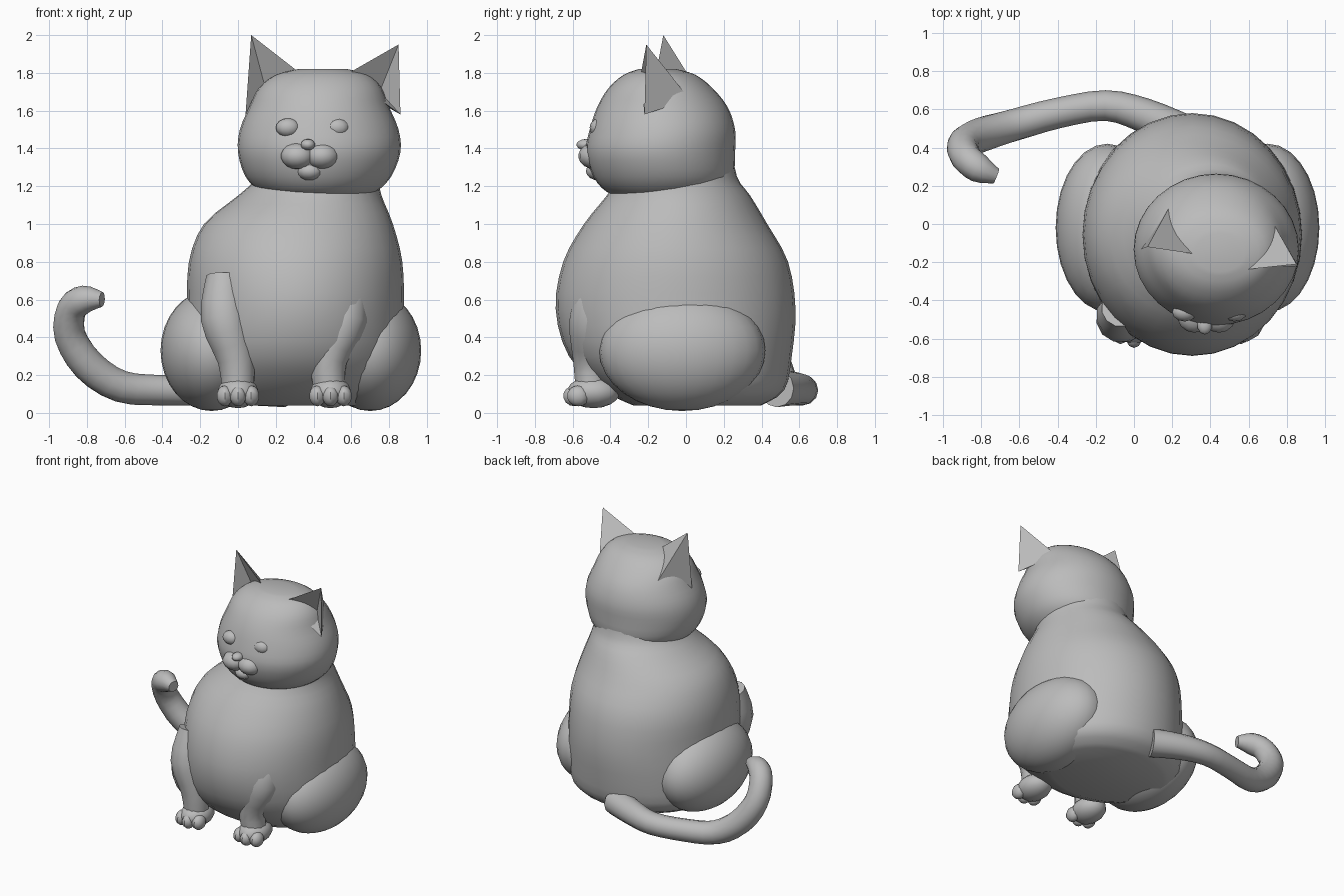
import bpy, bmesh, math
from mathutils import Vector

if "Cube" in bpy.data.objects:
    bpy.data.objects.remove(bpy.data.objects["Cube"])

grey = bpy.data.materials.new("grey_fur")
grey.diffuse_color = (0.5, 0.5, 0.5, 1)
grey.use_nodes = True
grey.node_tree.nodes["Principled BSDF"].inputs["Base Color"].default_value = grey.diffuse_color


def finish(name, bm, smooth=True):
    bmesh.ops.recalc_face_normals(bm, faces=bm.faces)
    me = bpy.data.meshes.new(name)
    bm.to_mesh(me)
    bm.free()
    me.materials.append(grey)
    ob = bpy.data.objects.new(name, me)
    bpy.context.collection.objects.link(ob)
    if smooth:
        bpy.ops.object.select_all(action='DESELECT')
        ob.select_set(True)
        bpy.context.view_layer.objects.active = ob
        bpy.ops.object.shade_smooth_by_angle(angle=math.radians(40))
    return ob


def spline(rows, steps):
    """Catmull-Rom interpolation of equally long tuples."""
    pts = [Vector(r) for r in rows]
    pts = [pts[0]] + pts + [pts[-1]]
    out = []
    for a, b, c, d in zip(pts, pts[1:], pts[2:], pts[3:]):
        for k in range(steps):
            t = k / steps
            out.append(0.5 * (2 * b + (c - a) * t + (2 * a - 5 * b + 4 * c - d) * t ** 2
                              + (3 * b - a - 3 * c + d) * t ** 3))
    return out + [pts[-1]]


def skin(name, rings):
    bm = bmesh.new()
    loops = [[bm.verts.new(p) for p in ring] for ring in rings]
    n = len(loops[0])
    for a, b in zip(loops, loops[1:]):
        for i in range(n):
            bm.faces.new((a[i], a[(i + 1) % n], b[(i + 1) % n], b[i]))
    bm.faces.new(loops[0])
    bm.faces.new(loops[-1])
    return finish(name, bm)


def loft(name, rows, sides=32):
    """Stack of ellipses given as (z, x_min, x_max, y_min, y_max)."""
    lo = [r[:3] for r in rows]
    hi = [(r[0], r[3], r[4]) for r in rows]
    rings = []
    for (z, x0, x1), (_, y0, y1) in zip(spline(lo, 3), spline(hi, 3)):
        rings.append([((x0 + x1) / 2 + (x1 - x0) / 2 * math.cos(a),
                       (y0 + y1) / 2 + (y1 - y0) / 2 * math.sin(a), z)
                      for a in (math.tau * i / sides for i in range(sides))])
    return skin(name, rings)


def tube(name, path, radii, sides=12):
    pts = spline(path, 3)
    rad = [v[0] for v in spline([(r, 0, 0) for r in radii], 3)]
    rings = []
    for i, p in enumerate(pts):
        d = (pts[min(i + 1, len(pts) - 1)] - pts[max(i - 1, 0)]).normalized()
        u = d.cross(Vector((0.3, 1, 0))).normalized()
        v = d.cross(u)
        rings.append([p + rad[i] * (u * math.cos(a) + v * math.sin(a))
                      for a in (math.tau * k / sides for k in range(sides))])
    return skin(name, rings)


def ball(name, centre, size, sides=20):
    bm = bmesh.new()
    bmesh.ops.create_uvsphere(bm, u_segments=sides, v_segments=sides // 2 + 2, radius=1)
    bmesh.ops.scale(bm, vec=size, verts=bm.verts)
    bmesh.ops.translate(bm, vec=centre, verts=bm.verts)
    return finish(name, bm)


def ear(name, tip, inner, outer, back, hollow):
    bm = bmesh.new()
    t, i, o, b, h = (bm.verts.new(p) for p in (tip, inner, outer, back, hollow))
    for f in ((t, i, h), (t, h, o), (i, o, h), (t, b, i), (t, o, b), (i, b, o)):
        bm.faces.new(f)
    return finish(name, bm, smooth=False)


# Torso: pear shape with the belly overhanging at the front
loft("torso", [(0.04, -0.13, 0.72, -0.28, 0.40), (0.12, -0.24, 0.84, -0.44, 0.52),
               (0.30, -0.28, 0.88, -0.62, 0.56), (0.55, -0.27, 0.88, -0.69, 0.58),
               (0.80, -0.26, 0.87, -0.65, 0.54), (1.00, -0.18, 0.82, -0.54, 0.43),
               (1.15, 0.00, 0.76, -0.42, 0.34), (1.25, 0.10, 0.74, -0.36, 0.27),
               (1.42, 0.16, 0.70, -0.25, 0.24)])

# Haunches
ball("left_haunch", (-0.14, -0.02, 0.33), (0.27, 0.44, 0.32), 28)
ball("right_haunch", (0.70, -0.02, 0.33), (0.27, 0.44, 0.32), 28)

# Front legs, paws and toes
for side, top_x, paw_x in (("left", -0.07, 0.0), ("right", 0.56, 0.49)):
    tube(side + "_front_leg",
         [(top_x, -0.44, 0.72), (top_x, -0.49, 0.50), (paw_x - 0.01, -0.50, 0.28),
          (paw_x, -0.50, 0.10)], [0.10, 0.13, 0.10, 0.085])
    ball(side + "_paw", (paw_x, -0.49, 0.11), (0.11, 0.14, 0.085), 14)
    for k in (-1, 0, 1):
        ball(side + "_toe", (paw_x + 0.07 * k, -0.59 + 0.02 * abs(k), 0.09),
             (0.045, 0.06, 0.055), 10)

# Head
loft("head", [(1.13, 0.22, 0.64, -0.32, 0.10), (1.17, 0.12, 0.73, -0.42, 0.19),
              (1.25, 0.04, 0.81, -0.49, 0.25), (1.38, 0.00, 0.86, -0.53, 0.26),
              (1.50, 0.01, 0.85, -0.51, 0.26), (1.62, 0.06, 0.80, -0.47, 0.22),
              (1.72, 0.11, 0.76, -0.41, 0.14), (1.79, 0.20, 0.69, -0.33, 0.05),
              (1.82, 0.32, 0.58, -0.25, -0.05)])

# Ears with a hollow front
ear("left_ear", (0.07, -0.12, 2.0), (0.34, -0.16, 1.79), (0.04, -0.13, 1.58),
    (0.18, 0.08, 1.68), (0.15, -0.03, 1.70))
ear("right_ear", (0.85, -0.21, 1.95), (0.57, -0.24, 1.79), (0.86, -0.22, 1.58),
    (0.72, 0.02, 1.66), (0.75, -0.12, 1.70))

# Face: muzzle, nose, chin and eyes
for side, s in (("left", -1), ("right", 1)):
    ball(side + "_muzzle", (0.38 + 0.065 * s, -0.48, 1.36), (0.09, 0.09, 0.07), 14)
    ball(side + "_eye", (0.395 + 0.13 * s, -0.46, 1.51), (0.065, 0.05, 0.05), 12)
ball("nose", (0.37, -0.53, 1.42), (0.04, 0.05, 0.03), 10)
ball("chin", (0.38, -0.46, 1.28), (0.07, 0.07, 0.05), 12)

# Tail curling around to the left and up
tube("tail", [(0.25, 0.48, 0.13), (0.05, 0.57, 0.13), (-0.15, 0.62, 0.12),
              (-0.40, 0.58, 0.12), (-0.62, 0.52, 0.14), (-0.79, 0.47, 0.25),
              (-0.89, 0.42, 0.41), (-0.88, 0.35, 0.55), (-0.81, 0.29, 0.60),
              (-0.72, 0.25, 0.60)],
     [0.10, 0.09, 0.08, 0.08, 0.085, 0.09, 0.085, 0.08, 0.075, 0.04])
